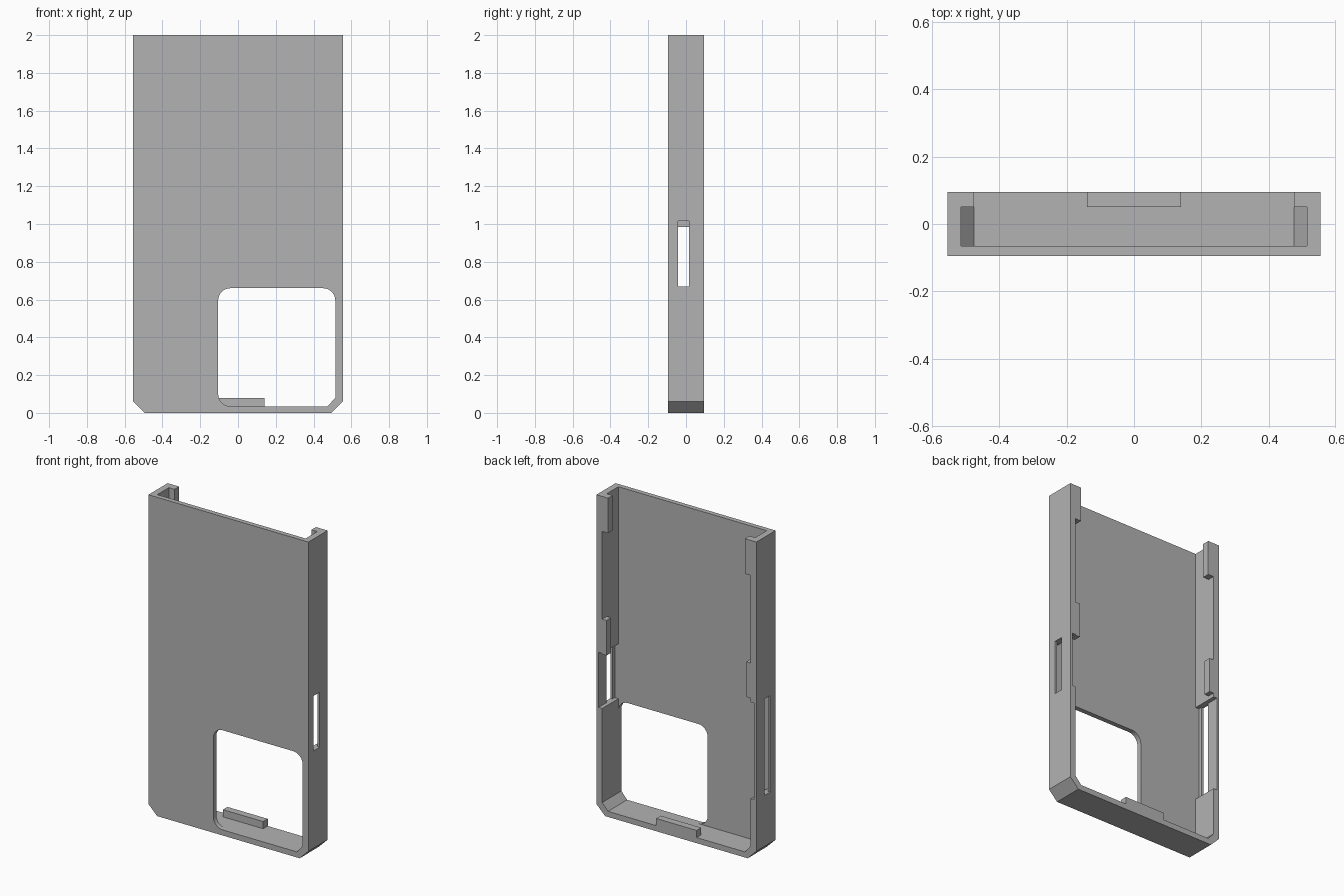
import bpy, bmesh, math

old = bpy.data.objects.get("Cube")
if old:
    bpy.data.objects.remove(old, do_unlink=True)

grey = bpy.data.materials.new("matte_grey")
grey.use_nodes = True
shade = (0.45, 0.45, 0.45, 1)
grey.diffuse_color = shade
grey.node_tree.nodes["Principled BSDF"].inputs["Base Color"].default_value = shade

# Overall sizes
W, D, H = 0.555, 0.095, 2.0      # half width, half depth, height
IN = 0.515                       # inner half width
FLOOR = 0.035                    # bottom wall thickness
PLATE = -0.065                   # inner face of the front plate
SKIN = 0.54                      # wall face left behind the buttons
LIP = 0.05                       # front face of the clips


def prism(name, profile, y0, y1):
    """Extrude an x/z outline from y0 to y1."""
    bm = bmesh.new()
    face = bm.faces.new([bm.verts.new((x, y0, z)) for x, z in profile])
    ext = bmesh.ops.extrude_face_region(bm, geom=[face])
    moved = [v for v in ext["geom"] if isinstance(v, bmesh.types.BMVert)]
    bmesh.ops.translate(bm, verts=moved, vec=(0, y1 - y0, 0))
    bmesh.ops.recalc_face_normals(bm, faces=bm.faces)
    mesh = bpy.data.meshes.new(name)
    bm.to_mesh(mesh)
    bm.free()
    mesh.materials.append(grey)
    obj = bpy.data.objects.new(name, mesh)
    bpy.context.collection.objects.link(obj)
    return obj


def box(name, xa, xb, y0, y1, z0, z1):
    return prism(name, [(xa, z0), (xb, z0), (xb, z1), (xa, z1)], y0, y1)


def tray(half, bottom, top, cut_x, cut_z):
    """Symmetric outline with both lower corners cut off."""
    side = [(cut_x, bottom), (half, cut_z), (half, top)]
    return side + [(-x, z) for x, z in reversed(side)]


def arc(cx, cz, r, start, steps=8):
    angles = [math.radians(start + 90 * i / steps) for i in range(steps + 1)]
    return [(cx + r * math.cos(a), cz + r * math.sin(a)) for a in angles]


def cut(target, cutter):
    cutter.hide_render = True
    mod = target.modifiers.new("cut", "BOOLEAN")
    mod.operation = "DIFFERENCE"
    mod.solver = "EXACT"
    mod.object = cutter
    bpy.context.view_layer.objects.active = target
    bpy.ops.object.modifier_apply(modifier=mod.name)
    bpy.data.objects.remove(cutter, do_unlink=True)


# Case shell, open at the back and the top
shell = prism("case_shell", tray(W, 0, H, 0.495, 0.06), -D, D)
cut(shell, prism("cavity", tray(IN, FLOOR, H + 0.2, 0.475, 0.08), PLATE, D + 0.2))

# Camera window in the front plate
left, top, r = -0.105, 0.66, 0.065
window = [(0.475, FLOOR), (IN, 0.08)]
window += arc(IN - r, top - r, r, 0)
window += arc(left + r, top - r, r, 90)
window += arc(left + r, FLOOR + r, r, 180)
cut(shell, prism("window", window, -D - 0.1, 0))

# Button slots, with the wall thinned behind them
for s, z0, z1 in ((1, 0.67, 1.015), (-1, 0.38, 0.985)):
    cut(shell, box("recess", s * 0.45, s * SKIN, PLATE, D + 0.1, z0, z1))
    cut(shell, box("slot", s * 0.5, s * 0.7, -0.042, 0.016, z0, z1))

bpy.ops.object.select_all(action="DESELECT")
shell.select_set(True)
bpy.context.view_layer.objects.active = shell
bpy.ops.object.shade_smooth_by_angle(angle=math.radians(30))

# Retaining clips along the back edge
for side, s in (("left", 1), ("right", -1)):
    box(side + "_top_clip", s * 0.475, s * IN, LIP, D, 1.78, H)
    box(side + "_middle_clip", s * 0.485, s * IN, LIP, D, 1.01, 1.23)
box("bottom_clip", -0.14, 0.14, LIP, D, FLOOR, 0.08)
